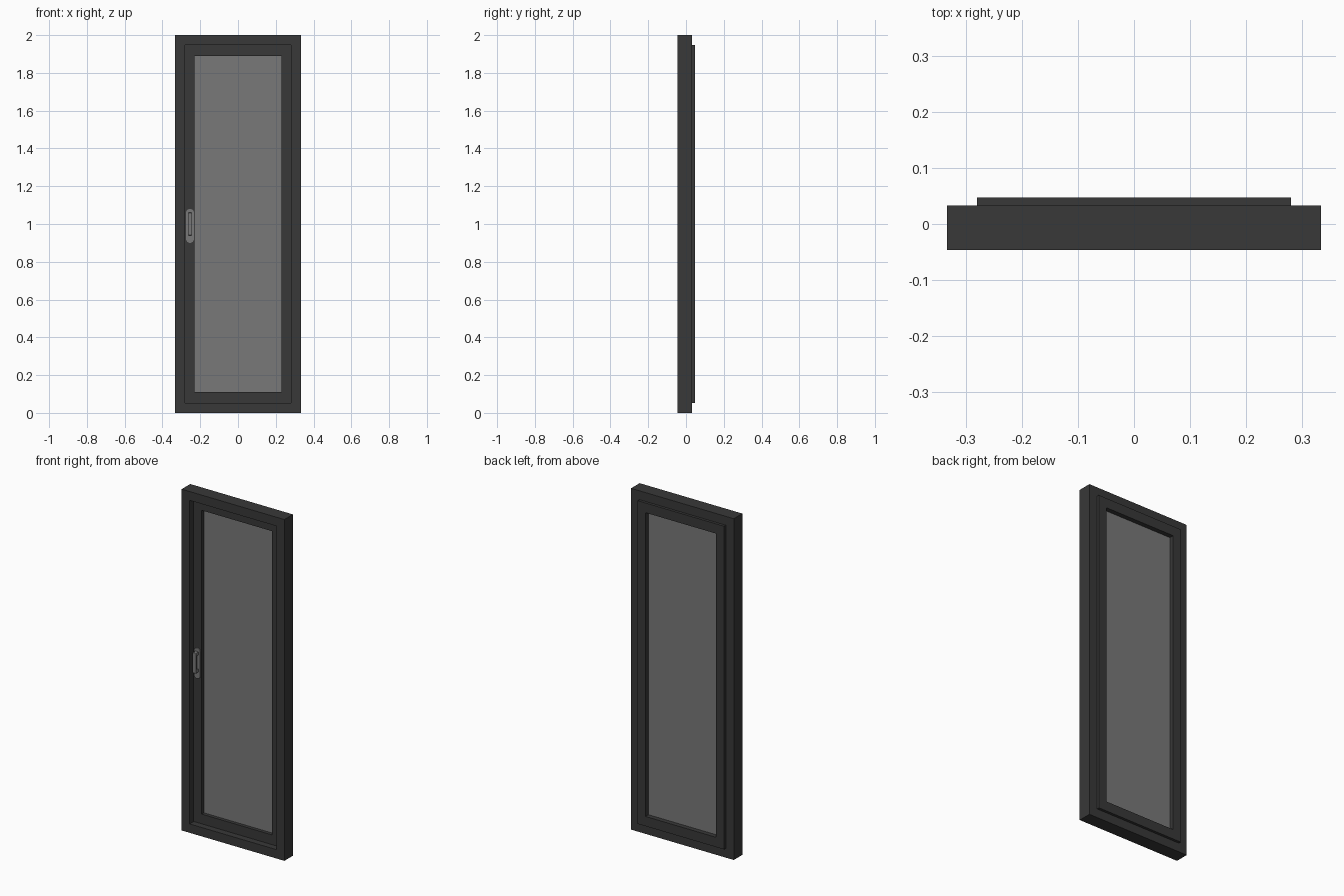
import bpy, bmesh, math

if "Cube" in bpy.data.objects:
    bpy.data.objects.remove(bpy.data.objects["Cube"])

def material(name, v):
    m = bpy.data.materials.new(name)
    m.diffuse_color = (v, v, v, 1)
    m.use_nodes = True
    m.node_tree.nodes["Principled BSDF"].inputs["Base Color"].default_value = m.diffuse_color
    return m

dark = material("dark_frame", 0.04)
glass_mat = material("grey_glass", 0.19)
metal = material("handle_metal", 0.19)

def finish(name, bm, mat):
    bmesh.ops.recalc_face_normals(bm, faces=bm.faces)
    me = bpy.data.meshes.new(name)
    bm.to_mesh(me)
    bm.free()
    me.materials.append(mat)
    ob = bpy.data.objects.new(name, me)
    bpy.context.collection.objects.link(ob)
    return ob

def ring(name, outer, inner, y0, y1, mat):
    """Rectangular frame; outer and inner are (half width, half height) about z = 1."""
    bm = bmesh.new()
    loops = []
    for (w, h), y in ((outer, y0), (outer, y1), (inner, y1), (inner, y0)):
        loops.append([bm.verts.new((sx * w, y, 1 + sz * h))
                      for sx, sz in ((-1, -1), (1, -1), (1, 1), (-1, 1))])
    for k in range(4):
        a, b = loops[k], loops[(k + 1) % 4]
        for i in range(4):
            j = (i + 1) % 4
            bm.faces.new((a[i], a[j], b[j], b[i]))
    return finish(name, bm, mat)

def box(name, x, y, z, mat):
    bm = bmesh.new()
    bmesh.ops.create_cube(bm, size=1)
    for v in bm.verts:
        for i, (lo, hi) in enumerate((x, y, z)):
            v.co[i] = (lo + hi) / 2 + v.co[i] * (hi - lo)
    return finish(name, bm, mat)

def rounded_plate(name, cx, cz, half_h, r, y0, y1, mat):
    """Upright slab with half-round ends, extruded along y."""
    bm = bmesh.new()
    pts = []
    for start, dz in ((0, half_h - r), (math.pi, r - half_h)):
        for i in range(13):
            a = start + math.pi * i / 12
            pts.append((cx + r * math.cos(a), y0, cz + dz + r * math.sin(a)))
    face = bm.faces.new([bm.verts.new(p) for p in pts])
    ext = bmesh.ops.extrude_face_region(bm, geom=[face])["geom"]
    bmesh.ops.translate(bm, vec=(0, y1 - y0, 0),
                        verts=[v for v in ext if isinstance(v, bmesh.types.BMVert)])
    return finish(name, bm, mat)

# Fixed outer frame, and the sash standing proud at the back
ring("outer_frame", (0.333, 1.0), (0.281, 0.948), -0.046, 0.033, dark)
ring("sash", (0.28, 0.947), (0.229, 0.89), -0.010, 0.047, dark)

# Glass pane
box("glass_pane", (-0.232, 0.232), (0.010, 0.020), (0.107, 1.893), glass_mat)

# Handle: back plate, two posts and a grip
hx, hz = -0.254, 0.99
rounded_plate("handle_plate", hx, hz, 0.09, 0.021, -0.017, -0.009, metal)
for label, s in (("lower", -1), ("upper", 1)):
    c = hz + 0.01 + s * 0.05
    box("handle_post_" + label, (hx - 0.009, hx + 0.009), (-0.032, -0.016),
        (c - 0.009, c + 0.009), metal)
grip = box("handle_grip", (hx - 0.011, hx + 0.011), (-0.043, -0.031),
           (hz - 0.05, hz + 0.07), metal)
bev = grip.modifiers.new("soft_edges", "BEVEL")
bev.width = 0.003
bev.segments = 2
